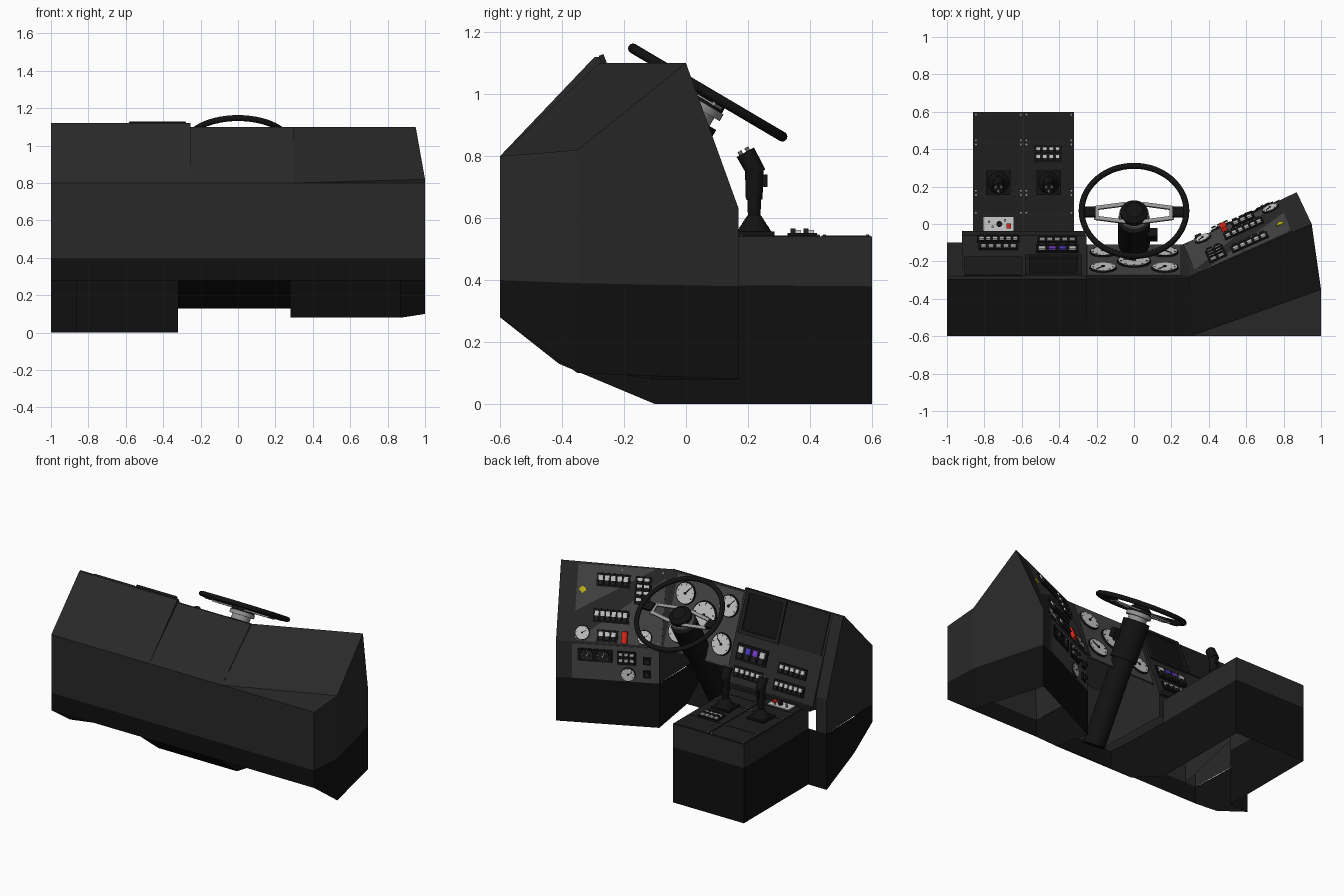
import bpy, bmesh, math
from mathutils import Matrix, Vector

if "Cube" in bpy.data.objects:
    bpy.data.objects.remove(bpy.data.objects["Cube"])

COL = dict(shell=(.022,)*3, lower=(.005,)*3, black=(.006,)*3, plate=(.013,)*3, panel=(.06,)*3,
           white=(.6,)*3, metal=(.3,)*3, red=(.7, .02, .01), yellow=(.6, .5, .01),
           blue=(.08, .05, .6), purple=(.2, .05, .6))
MATS = {}
for n, c in COL.items():
    MATS[n] = bpy.data.materials.new(n)
    MATS[n].diffuse_color = (*c, 1)

PARTS = {}
def part(name, mat):
    return PARTS.setdefault((name, mat), bmesh.new())

def frame(o, along, up):
    x = Vector(along).normalized()
    z = x.cross(Vector(up)).normalized()
    y = z.cross(x)
    m = Matrix((x, y, z)).transposed().to_4x4()
    m.translation = o
    return m

def box(name, mat, F, c, s, rot=0):
    M = F @ Matrix.Translation(c) @ Matrix.Rotation(rot, 4, 'Z') @ Matrix.Diagonal((*s, 1))
    bmesh.ops.create_cube(part(name, mat), size=1, matrix=M)

def cyl(name, mat, F, x, y, z0, z1, r, r2=None, seg=24):
    bmesh.ops.create_cone(part(name, mat), cap_ends=True, segments=seg, radius1=r,
                          radius2=r if r2 is None else r2, depth=z1 - z0,
                          matrix=F @ Matrix.Translation((x, y, (z0 + z1) / 2)))

def bar(name, mat, F, a, b, z, w, t):
    dx, dy = b[0] - a[0], b[1] - a[1]
    box(name, mat, F, ((a[0] + b[0]) / 2, (a[1] + b[1]) / 2, z), (math.hypot(dx, dy), w, t), math.atan2(dy, dx))

def faces(name, mat, polys):
    bm = part(name, mat)
    for p in polys:
        bm.faces.new([bm.verts.new(v) for v in p])
    bmesh.ops.remove_doubles(bm, verts=bm.verts, dist=1e-4)

def strip(prof, x0, x1):
    return [[(x0, *a), (x1, *a), (x1, *b), (x0, *b)] for a, b in zip(prof, prof[1:])]

def caps(prof, *xs):
    return [[(x, *p) for p in prof] for x in xs]

def walls(path):
    return [[(a[0], a[1], a[2]), (b[0], b[1], b[2]), (b[0], b[1], b[3]), (a[0], a[1], a[3])]
            for a, b in zip(path, path[1:])]

# lower dark skirt, open underneath
faces('body_lower', 'lower', walls([
    (.28, -.6, .28, .4), (.28, -.41, .13, .39), (.28, -.11, .08, .385), (.87, .17, .08, .38),
    (1, -.35, .1, .39), (1, -.6, .28, .4), (.28, -.6, .28, .4), (-.32, -.6, .28, .4), (-1, -.6, .28, .4),
    (-1, -.4, .14, .39), (-1, -.1, 0, .385), (-.86, -.1, 0, .385), (-.86, .6, 0, .38),
    (-.32, .6, 0, .38), (-.32, -.1, 0, .385), (-.32, -.41, .13, .39), (-.32, -.6, .28, .4)]))
faces('body_lower', 'lower', strip([(-.6, .28), (-.41, .13)], -.32, .28))

# left dash section with its cheek
cheek = [(-.6, .4), (-.6, .8), (-.295, 1.12), (-.28, 1.12), (-.1, .62), (-.1, .385)]
left = cheek[:4] + [(-.06, .56), (-.06, .54)]
faces('body_left_cheek', 'shell', strip(cheek, -1, -.92) + caps(cheek, -1))
faces('body_left', 'shell', strip(left, -.92, -.255) + caps(left + [(-.06, .385)], -.255) + caps(left, -.92))

# centre dash section
centre = [(-.6, .4), (-.6, .8), (-.29, 1.1), (-.28, 1.1), (-.11, .63)]
faces('body_centre', 'shell', strip(centre, -.255, .3))

# right angled wing
TI, TO, BI, BO = (.3, -.28, 1.1), (.95, 0, 1.1), (.28, -.11, .63), (.87, .17, .63)
FI, FO, SO = (.3, -.6, .8), (1, -.6, .8), (1, -.35, .82)
fi, fo, so, bo, bi = (.28, -.6, .4), (1, -.6, .4), (1, -.35, .39), (.87, .17, .38), (.28, -.11, .385)
faces('body_wing', 'shell', [[TI, FI, SO, TO], [FI, FO, SO], [fi, fo, FO, FI], [fo, so, SO, FO],
                             [so, bo, BO, TO, SO], [TI, TO, BO, BI], [BI, BO, bo, bi], [BI, TI, FI, fi, bi]])

# centre console
faces('console_body', 'shell', walls([(-.32, -.1, .385, .54), (-.32, .6, .38, .54),
                                      (-.86, .6, .38, .54), (-.86, -.1, .385, .54)]))
faces('console_body', 'shell', [[(-.86, -.1, .54), (-.32, -.1, .54), (-.32, .6, .54), (-.86, .6, .54)]])

# working frames on each panel
LEFT = frame((-.59, -.17, .837), (-1, 0, 0), (0, -.22, .565))
CEN = frame((0, -.195, .865), (-1, 0, 0), (0, -.17, .47))
WING = frame((.6, -.055, .865), (-.914, -.407, 0), (.055, -.17, .47))
WINGV = frame((.575, .03, .505), (-.903, -.429, 0), (0, 0, 1))
TOP = frame((-.59, 0, .54), (1, 0, 0), (0, 1, 0))

def bank(F, x, y, n, rows=1, w=.04, h=.06, caps_=('white',)):
    box('switch_base', 'black', F, (x, y, .006), (n * w + .012, rows * h + .01, .012))
    for r in range(rows):
        for i in range(n):
            px, py = x + (i - (n - 1) / 2) * w, y + (r - (rows - 1) / 2) * h
            box('switch_cap', caps_[i % len(caps_)], F, (px, py + h * .18, .014), (w * .7, h * .42, .014))
            box('switch_rocker', 'plate', F, (px, py - h * .22, .017), (w * .7, h * .38, .02))

def gauge(F, x, y, r, face='white', a=.6):
    ink = 'black' if face == 'white' else 'white'
    cyl('gauge_bezel', 'black', F, x, y, 0, .012, r, r * .97, 32)
    cyl('gauge_face', face, F, x, y, .004, .014, r * .9, seg=32)
    bar('gauge_needle', ink, F, (x, y), (x + r * .65 * math.cos(a), y + r * .65 * math.sin(a)), .015, r * .07, .004)
    cyl('gauge_hub', ink, F, x, y, .012, .019, r * .12, seg=12)
    for k in range(7):
        t = math.radians(-30 + 40 * k)
        p, q = r * .7, r * .84
        bar('gauge_tick', ink, F, (x + p * math.cos(t), y + p * math.sin(t)),
            (x + q * math.cos(t), y + q * math.sin(t)), .0145, r * .05, .002)

def screws(F, xs, ys):
    for x in xs:
        for y in ys:
            cyl('screw', 'metal', F, x, y, 0, .007, .005, seg=8)

# gauge cluster
box('cluster_panel', 'panel', CEN, (0, 0, .001), (.5, .48, .004))
for sx in (-1, 1):
    gauge(CEN, sx * .165, .13, .073, a=.9)
    gauge(CEN, sx * .165, -.115, .073, a=2.4)
gauge(CEN, 0, .03, .092, a=-.2)

# left panel: display, blank plate and switches
box('display_glass', 'black', LEFT, (-.16, .165, .003), (.28, .26, .006))
for s in (-1, 1):
    box('display_bezel', 'plate', LEFT, (-.16 + s * .14, .165, .008), (.025, .28, .016))
    box('display_bezel', 'plate', LEFT, (-.16, .165 + s * .13, .008), (.3, .025, .016))
box('blank_plate', 'plate', LEFT, (.16, .165, .004), (.31, .27, .008))
bank(LEFT, .135, -.115, 5)
bank(LEFT, .135, -.225, 6, w=.036)
bank(LEFT, -.18, -.09, 4, w=.054, h=.095, caps_=('white', 'blue', 'purple', 'white'))
bank(LEFT, -.18, -.215, 5)
box('console_lip', 'plate', TOP, (0, -.05, .012), (.66, .025, .025))

# wing panel
box('wing_panel', 'panel', WING, (.05, 0, .002), (.56, .48, .004))
box('wing_lower_panel', 'panel', WINGV, (.05, 0, .002), (.55, .24, .004))
screws(WING, (-.215, .05, .31), (.22, -.22))
bank(WING, 0, .15, 5, h=.075)
bank(WING, 0, -.075, 6, w=.036, h=.075)
bank(WING, -.015, -.2, 3, h=.065)
box('warning_switch', 'red', WING, (.095, -.2, .014), (.035, .075, .028))
for sx in (-.175, .22):
    gauge(WING, sx, -.19, .047)
bank(WING, .19, .1, 2, 4, w=.045, h=.042)
box('warning_sign', 'yellow', WING, (-.19, .08, .005), (.036, .036, .01), math.pi / 4)
box('twin_gauge_plate', 'black', WINGV, (-.08, .045, .006), (.22, .085, .008))
for sx in (-.13, -.03):
    gauge(WINGV, sx, .045, .042, 'plate', 1.2)
bank(WINGV, .12, .04, 3, 2, w=.035, h=.04)
gauge(WINGV, .13, -.07, .047)
for y in (.03, -.06):
    box('socket', 'black', WINGV, (.25, y, .007), (.05, .05, .012))
    cyl('socket_knob', 'plate', WINGV, .25, y, .01, .025, .018, seg=16)

# console plates, screws, switches and radio
for sx in (-1, 1):
    for a, b in ((-.035, .048), (.052, .163), (.167, .433), (.437, .595)):
        box('console_plate', 'plate', TOP, (sx * .134, (a + b) / 2, .002), (.262, b - a, .005))
    screws(TOP, (sx * .015, sx * .255), (.06, .155, .178, .425, .447, .585))
bank(TOP, .13, .375, 4, 2, w=.034, h=.042)
box('radio_plate', 'white', TOP, (-.135, 0, .006), (.16, .075, .01))
cyl('radio_knob', 'black', TOP, -.13, 0, .01, .03, .016, seg=16)
box('radio_button', 'red', TOP, (-.08, -.01, .015), (.026, .026, .015))
for x, y in ((-.185, .012), (-.165, -.015), (-.1, .02)):
    cyl('radio_dial', 'metal', TOP, x, y, .01, .02, .007, seg=10)

# joysticks
for sx in (-.135, .135):
    J = TOP @ Matrix.Translation((sx, .22, 0))
    box('joystick_base', 'black', J, (0, 0, .008), (.13, .13, .016))
    for i in range(4):
        cyl('joystick_boot', 'black', J, 0, 0, .014 + i * .014, .03 + i * .014, .058 - i * .009, .046 - i * .009)
    cyl('joystick_stick', 'black', J, 0, 0, .06, .16, .02, .024, 12)
    cyl('joystick_grip', 'black', J, 0, 0, .12, .225, .027, .03, 12)
    H = J @ Matrix.Translation((0, 0, .22)) @ Matrix.Rotation(.5, 4, 'X')
    cyl('joystick_head', 'black', H, 0, 0, -.02, .06, .03, .032, 12)
    for x, y in ((-.014, .01), (.014, .01), (0, -.015)):
        cyl('joystick_button', 'metal', H, x, y, .055, .072, .007, seg=10)
    box('joystick_trigger', 'black', J, (0, .03, .18), (.014, .025, .04))

# steering wheel and column
W = frame((0, .07, 1.005), (-1, 0, 0), (0, -.861, .508))
bpy.ops.mesh.primitive_torus_add(major_radius=.28, minor_radius=.016, major_segments=56, minor_segments=12)
rim = bpy.context.object
rim.name = 'wheel_rim'
rim.data.transform(W)
rim.data.materials.append(MATS['black'])
cyl('wheel_hub', 'black', W, 0, 0, -.05, -.01, .075, .072, 32)
cyl('wheel_hub', 'black', W, 0, 0, -.01, .012, .072, .045, 32)
cyl('wheel_plate', 'metal', W, 0, 0, -.06, -.035, .08, seg=32)
for s in (-1, 1):
    for k in (-1, 1):
        bar('wheel_spoke', 'metal', W, (s * .045, k * .055), (s * .21, k * .03), -.022, .022, .01)
    bar('wheel_spoke', 'metal', W, (s * .19, 0), (s * .215, 0), -.021, .075, .01)
    bar('wheel_spoke_grip', 'black', W, (s * .205, 0), (s * .28, 0), -.012, .06, .018)
cyl('column_collar', 'metal', W, 0, 0, -.1, -.06, .06)
cyl('column_housing', 'black', W, 0, 0, -.34, -.09, .085)
cyl('column_lower', 'black', W, 0, 0, -.9, -.33, .072)
box('column_stalk', 'black', W, (-.09, .03, -.2), (.07, .05, .06))

# turn the collected parts into objects
bpy.ops.object.select_all(action='DESELECT')
for (name, mat), bm in PARTS.items():
    if '_body' in name or name.startswith('body'):
        bmesh.ops.recalc_face_normals(bm, faces=bm.faces)
    me = bpy.data.meshes.new(name)
    bm.to_mesh(me)
    bm.free()
    me.materials.append(MATS[mat])
    ob = bpy.data.objects.new(name, me)
    bpy.context.collection.objects.link(ob)
    if 'body' not in name:
        ob.select_set(True)
rim.select_set(True)
bpy.context.view_layer.objects.active = rim
bpy.ops.object.shade_smooth_by_angle(angle=math.radians(35))

for m in bpy.data.materials:
    if m.users and not m.is_grease_pencil:
        m.use_nodes = True
        m.node_tree.nodes["Principled BSDF"].inputs["Base Color"].default_value = m.diffuse_color
